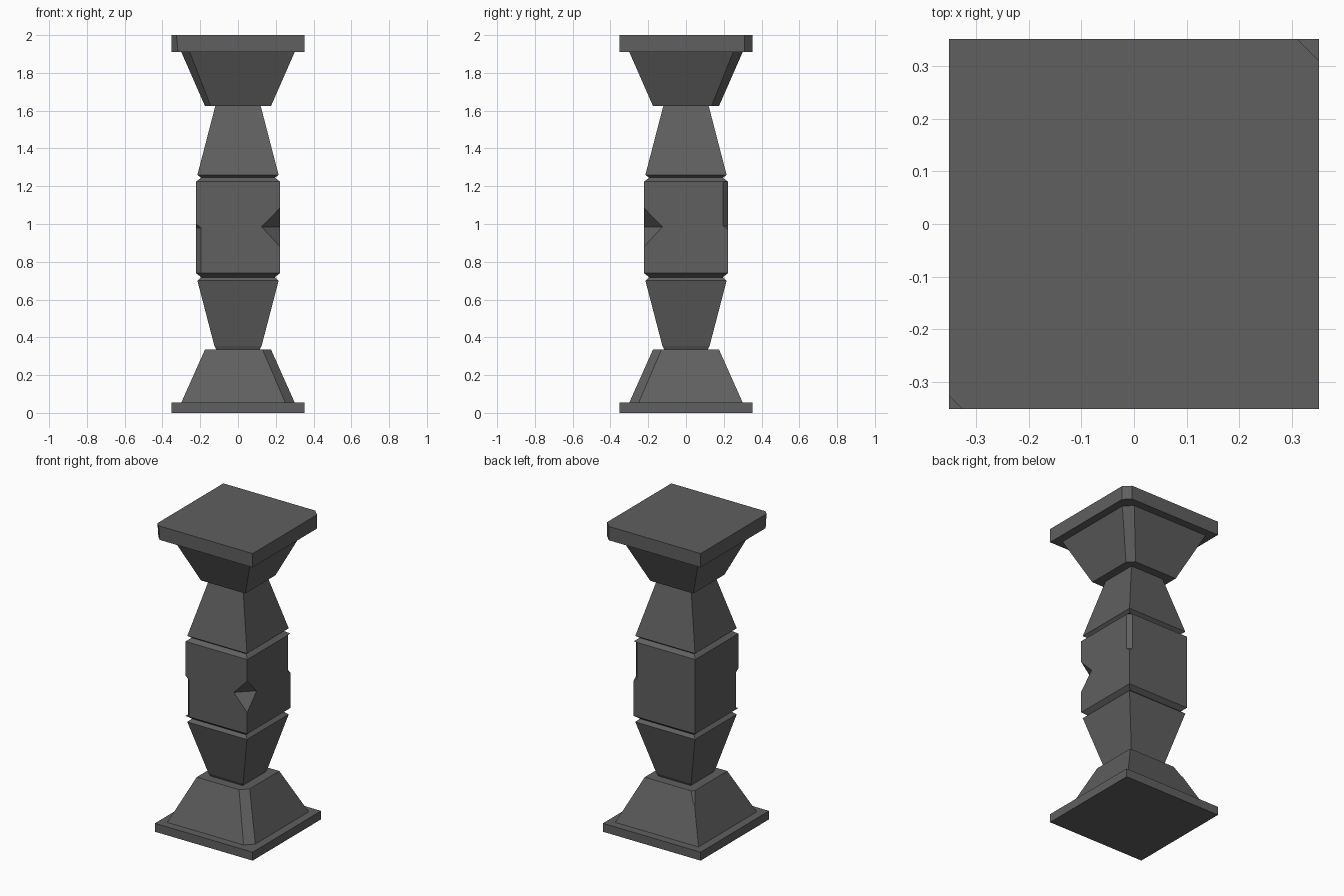
import bpy, bmesh
from mathutils import Vector

if "Cube" in bpy.data.objects:
    bpy.data.objects.remove(bpy.data.objects["Cube"], do_unlink=True)

stone = bpy.data.materials.new("dark grey stone")
stone.use_nodes = True
grey = (0.115, 0.115, 0.115, 1)
stone.diffuse_color = grey
stone.node_tree.nodes["Principled BSDF"].inputs["Base Color"].default_value = grey

FRONT_LEFT, FRONT_RIGHT = (1, -1), (-1, -1)
BACK_LEFT, BACK_RIGHT = (1, 1), (-1, 1)
CORNERS = (FRONT_LEFT, FRONT_RIGHT, BACK_LEFT, BACK_RIGHT)


def solid(name, points):
    """Convex flat-faced block around the given points."""
    bm = bmesh.new()
    for p in points:
        bm.verts.new(p)
    bmesh.ops.convex_hull(bm, input=bm.verts[:])
    bmesh.ops.dissolve_limit(bm, angle_limit=0.01, verts=bm.verts[:], edges=bm.edges[:])
    bmesh.ops.recalc_face_normals(bm, faces=bm.faces[:])
    mesh = bpy.data.meshes.new(name)
    bm.to_mesh(mesh)
    bm.free()
    mesh.materials.append(stone)
    obj = bpy.data.objects.new(name, mesh)
    bpy.context.collection.objects.link(obj)
    return obj


def ring(z, half, cuts):
    """Square outline at height z; cuts maps a corner to its chamfer length."""
    points = []
    for c in CORNERS:
        cut, (sx, sy) = cuts.get(c, 0), c
        if cut:
            points += [(sx * (half - cut), sy * half, z), (sx * half, sy * (half - cut), z)]
        else:
            points.append((sx * half, sy * half, z))
    return points


def frustum(name, z0, half0, z1, half1, cuts0={}, cuts1={}):
    return solid(name, ring(z0, half0, cuts0) + ring(z1, half1, cuts1))


def chip(obj, corner, half, section):
    """Break a corner: section lists (height, chamfer length) of the cut."""
    sx, sy = corner
    out = 0.1
    points = []
    for z, cut in section:
        a = half + out
        b = half - cut - out
        points += [(sx * b, sy * a, z), (sx * a, sy * b, z)]
    cutter = solid("chip_cutter", points + [
        p + Vector((sx * out, sy * out, 0)) for p in map(Vector, points)])
    cutter.hide_render = True
    mod = obj.modifiers.new("chip", 'BOOLEAN')
    mod.operation, mod.solver, mod.object = 'DIFFERENCE', 'EXACT', cutter
    bpy.context.view_layer.objects.active = obj
    bpy.ops.object.modifier_apply(modifier=mod.name)
    bpy.data.objects.remove(cutter, do_unlink=True)


# Foot: plinth and sloped base with one worn edge
frustum("plinth", 0, 0.352, 0.055, 0.352)
base = frustum("sloped_base", 0.055, 0.30, 0.335, 0.175,
               {FRONT_LEFT: 0.05}, {FRONT_LEFT: 0.045})
chip(base, BACK_RIGHT, 0.175, [(0.27, -0.05), (0.37, 0.05)])

# Shaft: tapers and grooves around the middle block
frustum("lower_neck", 0.335, 0.115, 0.355, 0.125)
frustum("lower_taper", 0.355, 0.125, 0.70, 0.215)
frustum("lower_groove_bottom", 0.70, 0.215, 0.718, 0.195)
frustum("lower_groove_top", 0.718, 0.195, 0.74, 0.222)
block = frustum("middle_block", 0.74, 0.222, 1.225, 0.222)
frustum("upper_groove_bottom", 1.225, 0.222, 1.245, 0.195)
frustum("upper_groove_top", 1.245, 0.195, 1.26, 0.215)
frustum("upper_taper", 1.26, 0.215, 1.625, 0.12)

# Wedge notch and two long chips on the block corners
chip(block, FRONT_LEFT, 0.222, [(1.085, 0), (0.985, 0.097), (0.88, 0)])
chip(block, FRONT_RIGHT, 0.222, [(1.0, 0), (0.98, 0.025), (0.73, 0.025), (0.73, 0)])
chip(block, BACK_LEFT, 0.222, [(0.97, 0), (0.99, 0.025), (1.24, 0.025), (1.24, 0)])

# Head: flared capital and cap slab with worn corners
frustum("flared_capital", 1.625, 0.175, 1.91, 0.30,
        {FRONT_RIGHT: 0.03, BACK_LEFT: 0.04}, {FRONT_RIGHT: 0.045, BACK_LEFT: 0.05})
frustum("cap_slab", 1.91, 0.352, 2.0, 0.352,
        {FRONT_RIGHT: 0.035, BACK_LEFT: 0.042}, {FRONT_RIGHT: 0.026, BACK_LEFT: 0.042})
